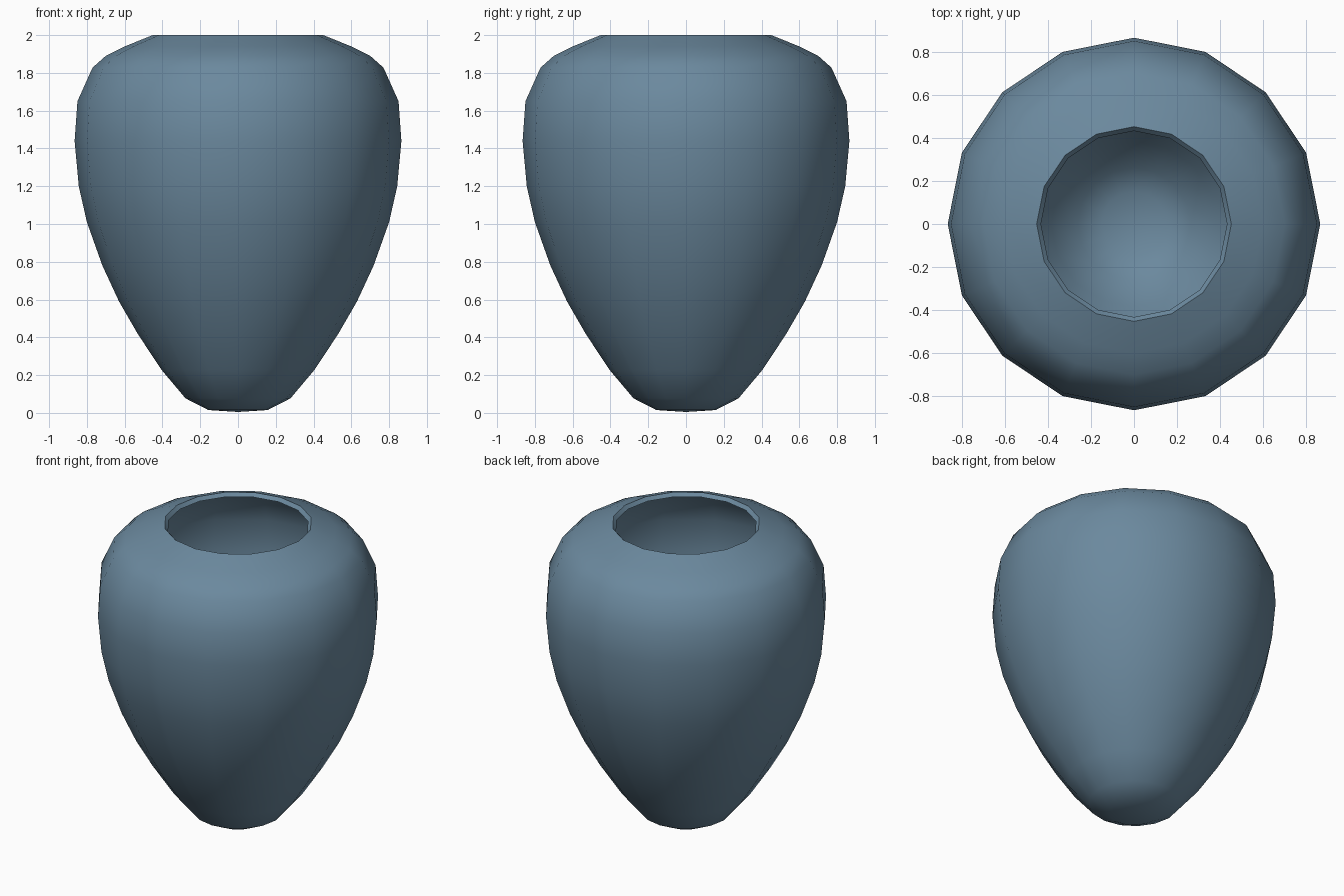
import bpy, bmesh, math
from mathutils import Vector

if "Cube" in bpy.data.objects:
    bpy.data.objects.remove(bpy.data.objects["Cube"])

SIDES = 16
WALL = 0.025

# Outer wall profile: radius, height, from the base centre to the rim
outer = [Vector(p) for p in [
    (0, 0.005), (0.157, 0.015), (0.278, 0.077), (0.405, 0.228), (0.53, 0.417),
    (0.63, 0.59), (0.718, 0.78), (0.80, 1.01), (0.843, 1.2), (0.865, 1.44),
    (0.85, 1.65), (0.77, 1.828), (0.70, 1.89), (0.60, 1.94), (0.452, 2.0)]]

# Inner wall: outer profile moved inward along its normals
inner = [Vector((0, outer[0].y + WALL))]
for a, p, b in zip(outer, outer[1:], outer[2:]):
    t = (b - a).normalized()
    inner.append(p + Vector((-t.y, t.x)) * WALL)
inner.append(Vector((0.432, 1.977)))  # inner lip
profile = outer + inner[::-1]

# Lathe the closed wall
bm = bmesh.new()
rings = []
for r, z in profile:
    if r == 0:
        rings.append([bm.verts.new((0, 0, z))] * SIDES)
    else:
        rings.append([bm.verts.new((r * math.cos(i * math.tau / SIDES),
                                    r * math.sin(i * math.tau / SIDES), z))
                      for i in range(SIDES)])
for low, high in zip(rings, rings[1:]):
    for i in range(SIDES):
        j = (i + 1) % SIDES
        quad = [low[i], low[j], high[j], high[i]]
        bm.faces.new(list(dict.fromkeys(quad)))
bmesh.ops.recalc_face_normals(bm, faces=bm.faces)

# Smooth walls with a crisp rim
for f in bm.faces:
    f.smooth = True
for ring in (rings[len(outer) - 1], rings[len(outer)]):
    for i in range(SIDES):
        bm.edges.get((ring[i], ring[(i + 1) % SIDES])).smooth = False

mesh = bpy.data.meshes.new("vase")
bm.to_mesh(mesh)
bm.free()
vase = bpy.data.objects.new("vase", mesh)
bpy.context.collection.objects.link(vase)

# Glaze colour
glaze = bpy.data.materials.new("slate blue glaze")
glaze.diffuse_color = (0.147, 0.25, 0.342, 1)
glaze.use_nodes = True
glaze.node_tree.nodes["Principled BSDF"].inputs["Base Color"].default_value = glaze.diffuse_color
mesh.materials.append(glaze)
